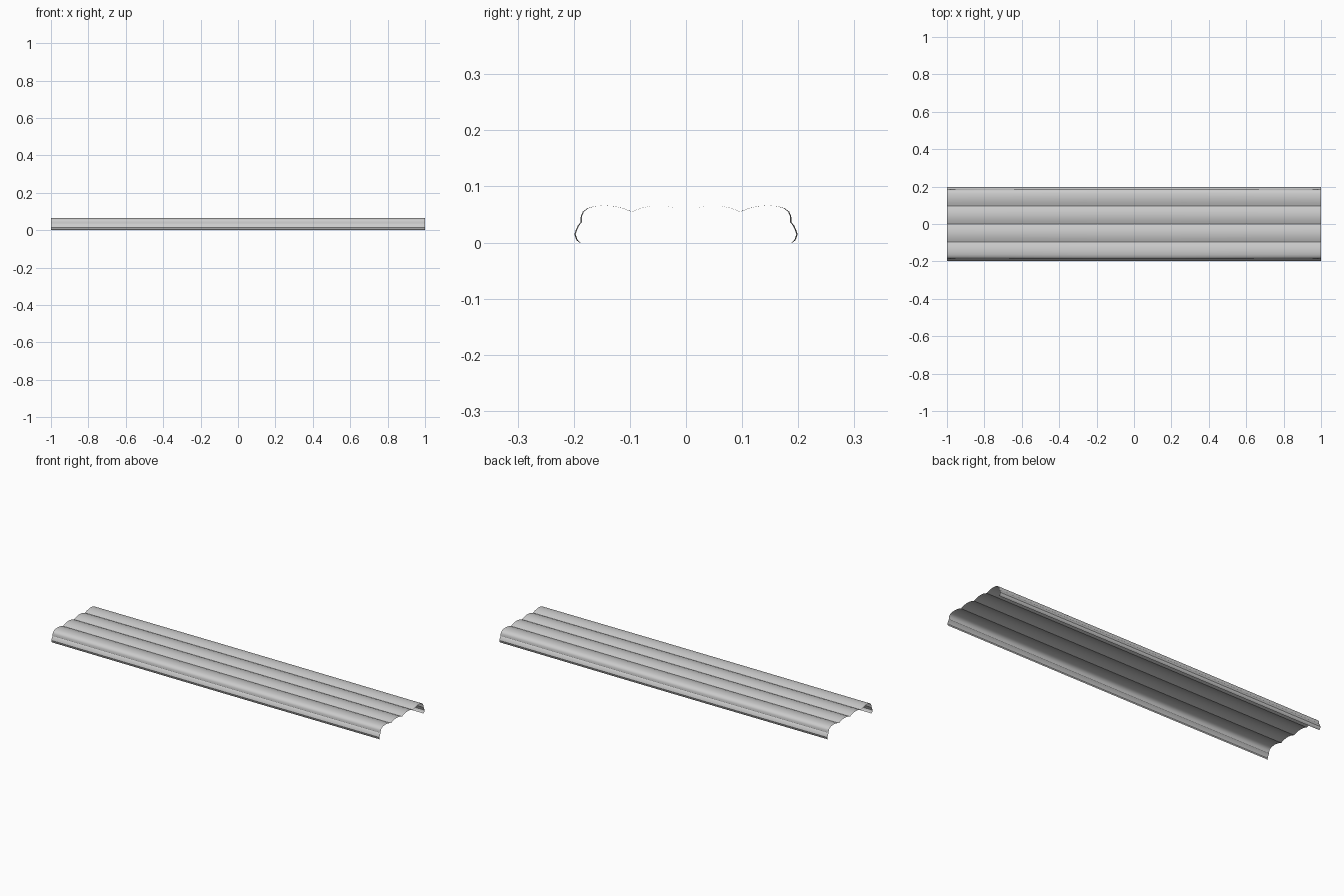
import bpy, bmesh, math

if "Cube" in bpy.data.objects:
    bpy.data.objects.remove(bpy.data.objects["Cube"])

# Half cross-section (y, z): two shallow flutes, rounded shoulder, curled lip
def flute(y0, y1, n=6):
    return [(y0 + (y1 - y0) * i / n,
             0.055 + 0.011 * (1 - (2 * i / n - 1) ** 2)) for i in range(n + 1)]

half = flute(0.0, 0.097)
half += flute(0.097, 0.197)[1:4]
half += [(0.164, 0.0645), (0.176, 0.061), (0.184, 0.055), (0.1875, 0.047),
         (0.188, 0.036), (0.193, 0.030), (0.1965, 0.022), (0.199, 0.015),
         (0.1965, 0.007), (0.195, 0.004), (0.190, 0.0)]
profile = [(-y, z) for y, z in reversed(half[1:])] + half


def width(x):
    # very slight taper from the middle panel to the ends
    return 1.0 - 0.012 * max(0.0, abs(x) - 0.25) / 0.75


def panel(name, x0, x1):
    bm = bmesh.new()
    rows = [[bm.verts.new((x, y * width(x), z)) for y, z in profile]
            for x in (x0, x1)]
    for i in range(len(profile) - 1):
        bm.faces.new((rows[0][i], rows[1][i], rows[1][i + 1], rows[0][i + 1]))
    me = bpy.data.meshes.new(name)
    bm.to_mesh(me)
    bm.free()
    ob = bpy.data.objects.new(name, me)
    bpy.context.collection.objects.link(ob)
    bpy.ops.object.select_all(action='DESELECT')
    ob.select_set(True)
    bpy.context.view_layer.objects.active = ob
    bpy.ops.object.shade_smooth_by_angle(angle=math.radians(35))


# Three panels end to end
panel("left_panel", -1.0, -0.25)
panel("middle_panel", -0.25, 0.25)
panel("right_panel", 0.25, 1.0)
